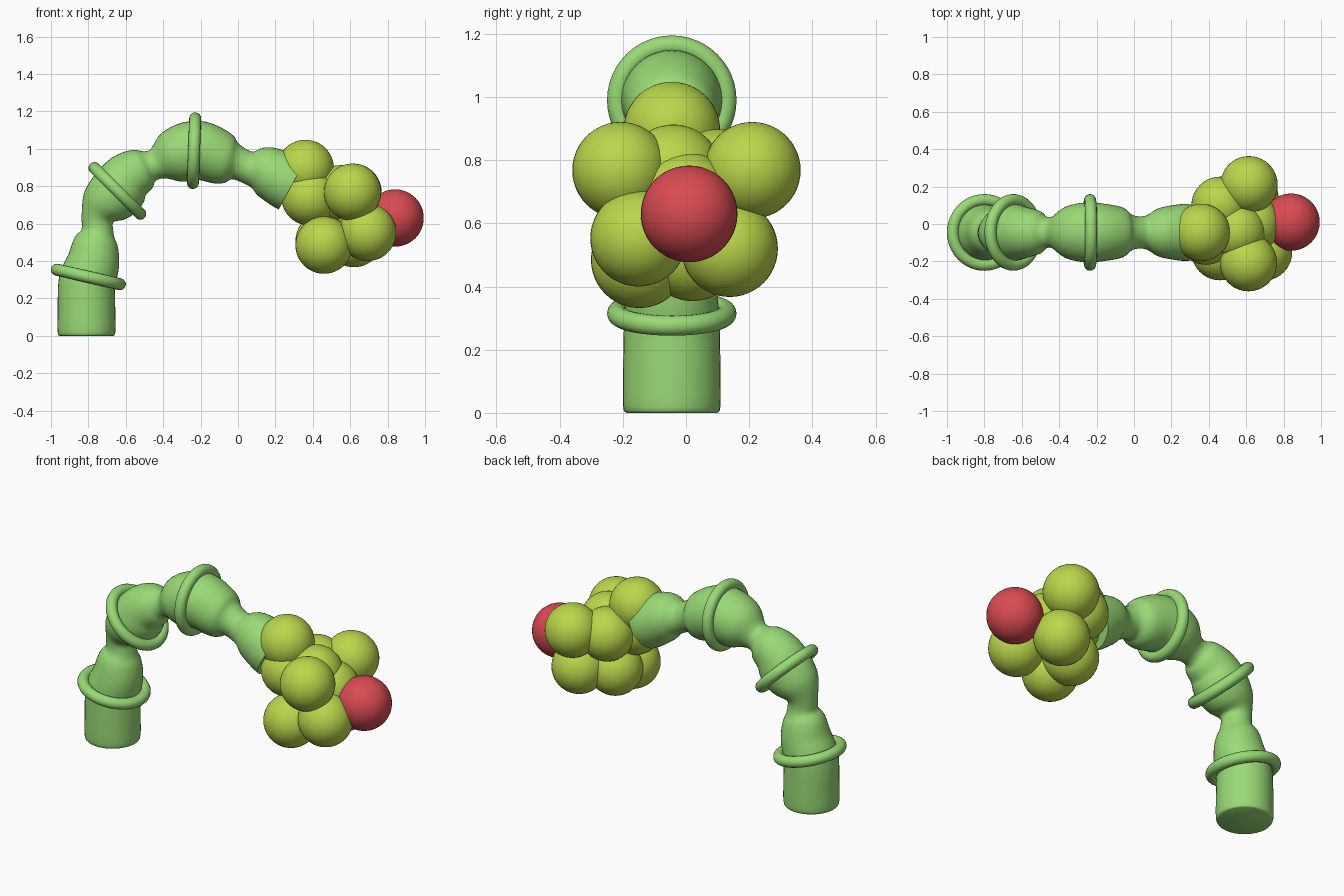
import bpy, bmesh, math
from mathutils import Vector, Matrix

old = bpy.data.objects.get("Cube")
if old:
    bpy.data.objects.remove(old, do_unlink=True)

STEM_Y = -0.045
BERRY_R = 0.153


def material(name, color):
    m = bpy.data.materials.new(name)
    m.use_nodes = True
    m.diffuse_color = (*color, 1)
    m.node_tree.nodes["Principled BSDF"].inputs["Base Color"].default_value = (*color, 1)
    return m


green = material("stem green", (0.32, 0.70, 0.18))
lime = material("berry lime", (0.49, 0.68, 0.07))
red = material("tip red", (0.70, 0.07, 0.085))


def finish(bm, name, mat):
    bmesh.ops.recalc_face_normals(bm, faces=bm.faces)
    mesh = bpy.data.meshes.new(name)
    bm.to_mesh(mesh)
    bm.free()
    mesh.materials.append(mat)
    obj = bpy.data.objects.new(name, mesh)
    bpy.context.scene.collection.objects.link(obj)
    bpy.ops.object.select_all(action="DESELECT")
    obj.select_set(True)
    bpy.context.view_layer.objects.active = obj
    bpy.ops.object.shade_smooth_by_angle(angle=math.radians(50))
    return obj


def skin(bm, rings, closed=False):
    """Bridge consecutive rings of vertices with quads."""
    pairs = list(zip(rings, rings[1:]))
    if closed:
        pairs.append((rings[-1], rings[0]))
    for a, b in pairs:
        n = len(a)
        for i in range(n):
            j = (i + 1) % n
            bm.faces.new((a[i], a[j], b[j], b[i]))


def spline(points, steps):
    """Catmull-Rom samples through the points."""
    p = [points[0]] + points + [points[-1]]
    out = []
    for a, b, c, d in zip(p, p[1:], p[2:], p[3:]):
        for k in range(steps):
            t = k / steps
            out.append(b + (c - a) * t / 2 + (a * 2 - b * 5 + c * 4 - d) * t**2 / 2
                       + (b * 3 - a - c * 3 + d) * t**3 / 2)
    return out + [points[-1]]


def stem(name, stations, sides=40):
    """Arched tube with swelling radius; stations are x, z, radius."""
    s = spline([Vector(p) for p in stations], 4)
    bm = bmesh.new()
    rings = []
    for i, (x, z, r) in enumerate(s):
        a, b = s[max(i - 2, 0)], s[min(i + 2, len(s) - 1)]
        tangent = Vector((b.x - a.x, 0, b.y - a.y)).normalized()
        if i < 12:
            tangent = Vector((0, 0, 1))
        side = Vector((0, 1, 0))
        up = tangent.cross(side)
        centre = Vector((x, STEM_Y, z))
        rings.append([bm.verts.new(centre + side * r * math.cos(w) + up * r * math.sin(w))
                      for w in (math.tau * k / sides for k in range(sides))])
    skin(bm, rings)
    bm.faces.new(rings[0])
    bm.faces.new(rings[-1])
    return finish(bm, name, green)


def collar(name, x, z, tilt, major=0.173, minor=0.032):
    """Round ring tilted about y."""
    bm = bmesh.new()
    place = Matrix.Translation((x, STEM_Y, z)) @ Matrix.Rotation(math.radians(tilt), 4, "Y")
    rings = []
    for i in range(48):
        u = math.tau * i / 48
        ring = []
        for j in range(16):
            v = math.tau * j / 16
            d = major + minor * math.cos(v)
            ring.append(bm.verts.new(place @ Vector((d * math.cos(u), d * math.sin(u),
                                                     minor * math.sin(v)))))
        rings.append(ring)
    skin(bm, rings, closed=True)
    return finish(bm, name, green)


def ball(name, centre, mat):
    bm = bmesh.new()
    bmesh.ops.create_uvsphere(bm, u_segments=40, v_segments=24, radius=BERRY_R,
                              matrix=Matrix.Translation(centre))
    return finish(bm, name, mat)


# Arched stem with narrow necks between its swollen joints
stem("arched_stem", [
    (-.81, 0, .143), (-.81, .02, .154), (-.81, .14, .154), (-.81, .26, .152),
    (-.80, .315, .15), (-.773, .40, .14), (-.762, .50, .118), (-.752, .56, .086),
    (-.75, .63, .088), (-.714, .70, .13), (-.645, .773, .15), (-.586, .848, .137),
    (-.51, .89, .115), (-.473, .906, .086), (-.43, .922, .087), (-.356, .955, .14),
    (-.26, .985, .16), (-.18, .985, .156), (-.067, .94, .135), (-.008, .925, .093),
    (.061, .898, .089), (.136, .885, .13), (.238, .837, .15), (.29, .81, .152)])

# Collars around the joints
for name, x, z, tilt in (("lower_collar", -.80, .315, 13),
                         ("middle_collar", -.645, .775, 45),
                         ("upper_collar", -.235, .99, 92)):
    collar(name, x, z, tilt)

# Cluster of berries
berries = [(.36, -.045, .895), (.612, -.207, .768), (.615, .21, .768), (.693, -.15, .553),
           (.62, .138, .52), (.46, .02, .507), (.46, -.148, .485), (.46, .10, .745),
           (.385, -.065, .742), (.55, -.04, .76), (.63, 0, .675)]
for i, centre in enumerate(berries, 1):
    ball(f"berry_{i}", centre, lime)

# Red berry at the tip
ball("tip_berry", (.84, .01, .63), red)
